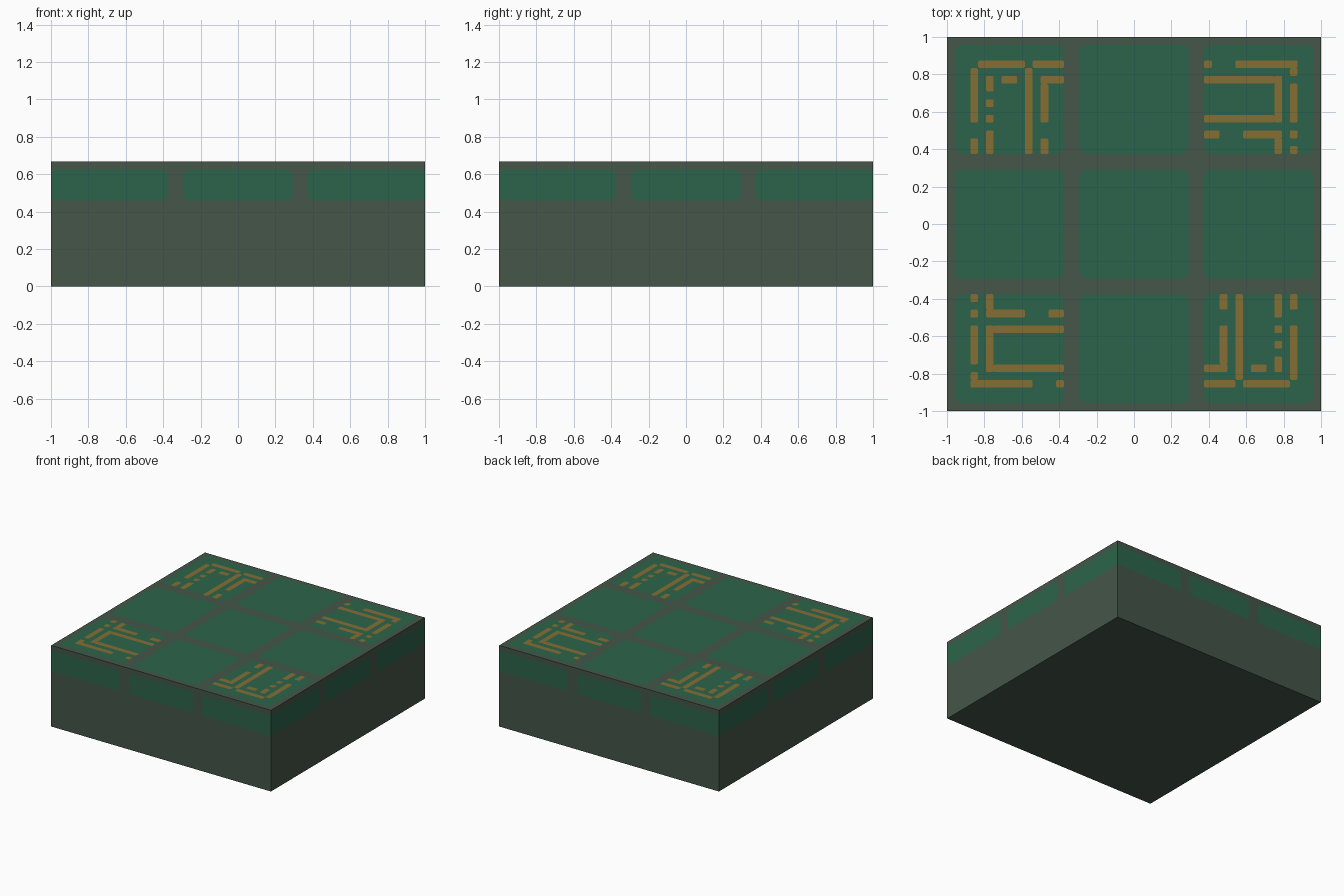
import bpy, bmesh, math
from mathutils import Matrix, Vector

if "Cube" in bpy.data.objects:
    bpy.data.objects.remove(bpy.data.objects["Cube"])

U = 2 / 48            # painted grid unit: 48 units across the block
H = 16 * U            # block height (0.667)
EPS = 0.0015          # offset of painted plates


def material(name, rgb):
    m = bpy.data.materials.new(name)
    m.diffuse_color = (*rgb, 1)
    m.use_nodes = True
    m.node_tree.nodes["Principled BSDF"].inputs["Base Color"].default_value = m.diffuse_color
    return m


STONE = material("grey green stone", (0.058, 0.092, 0.065))
GREEN = material("deep green panel", (0.025, 0.127, 0.070))
GOLD = material("bronze trace", (0.235, 0.156, 0.034))


def finish(bm, name, mat):
    me = bpy.data.meshes.new(name)
    bm.to_mesh(me)
    bm.free()
    ob = bpy.data.objects.new(name, me)
    me.materials.append(mat)
    bpy.context.collection.objects.link(ob)
    return ob


def plate(bm, x0, y0, x1, y1, mat, cut):
    """Flat plate with clipped corners, except where it reaches the block edge."""
    pts = []
    for x, y, sx, sy, flip in ((x0, y0, 1, 1, 0), (x1, y0, -1, 1, 1),
                               (x1, y1, -1, -1, 0), (x0, y1, 1, -1, 1)):
        if abs(x) > 0.99:
            pts.append((x, y))
            continue
        pair = [(x, y + sy * cut), (x + sx * cut, y)]
        pts += pair[::-1] if flip else pair
    bm.faces.new([bm.verts.new(mat @ Vector((px, py, 0))) for px, py in pts])


# Solid base block
bm = bmesh.new()
bmesh.ops.create_cube(bm, size=1, matrix=Matrix.Translation((0, 0, H / 2))
                      @ Matrix.Diagonal((2 - 2 * EPS, 2 - 2 * EPS, H, 1)))
finish(bm, "base_block", STONE)

# Nine panels on the top
top = Matrix.Translation((0, 0, H + EPS))
bm = bmesh.new()
for i in range(3):
    for j in range(3):
        x, y = -1 + 16 * i * U, -1 + 16 * j * U
        plate(bm, x + U, y + U, x + 15 * U, y + 15 * U, top, 0.025)
finish(bm, "top_panels", GREEN)

# Three panels along the upper part of each side
bm = bmesh.new()
for k in range(4):
    side = (Matrix.Rotation(k * math.pi / 2, 4, 'Z')
            @ Matrix.Translation((0, -1, 0)) @ Matrix.Rotation(math.pi / 2, 4, 'X'))
    for a, b in ((-24, -9), (-7, 7), (9, 24)):
        plate(bm, a * U, 11 * U, b * U, 15 * U, side, 0.02)
finish(bm, "side_panels", GREEN)

# Bronze traces: column, row, width, height inside one 16 x 16 tile (row 0 at the back)
back_left = [(4, 3, 6, 1), (11, 3, 4, 1), (3, 4, 1, 7), (3, 13, 1, 2),
             (5, 5, 1, 2), (5, 8, 1, 1), (5, 10, 1, 1), (5, 12, 1, 3),
             (7, 5, 2, 1), (10, 4, 1, 11), (12, 5, 3, 1), (12, 6, 1, 5), (12, 13, 1, 2)]
back_right = [(1, 3, 1, 1), (5, 3, 8, 1), (1, 5, 9, 1), (10, 5, 1, 6), (1, 10, 9, 1),
              (1, 12, 2, 1), (6, 12, 5, 1), (10, 13, 1, 2),
              (12, 4, 1, 1), (12, 6, 1, 5), (12, 12, 1, 1), (12, 14, 1, 1)]
bm = bmesh.new()
for turn in (0, math.pi):                     # front pair repeats the back pair, turned round
    mat = Matrix.Translation((0, 0, H + 2 * EPS)) @ Matrix.Rotation(turn, 4, 'Z')
    for start, rects in ((-1, back_left), (-1 + 32 * U, back_right)):
        for c, r, w, h in rects:
            plate(bm, start + c * U, 1 - (r + h) * U,
                  start + (c + w) * U, 1 - r * U, mat, 0.006)
finish(bm, "bronze_traces", GOLD)
